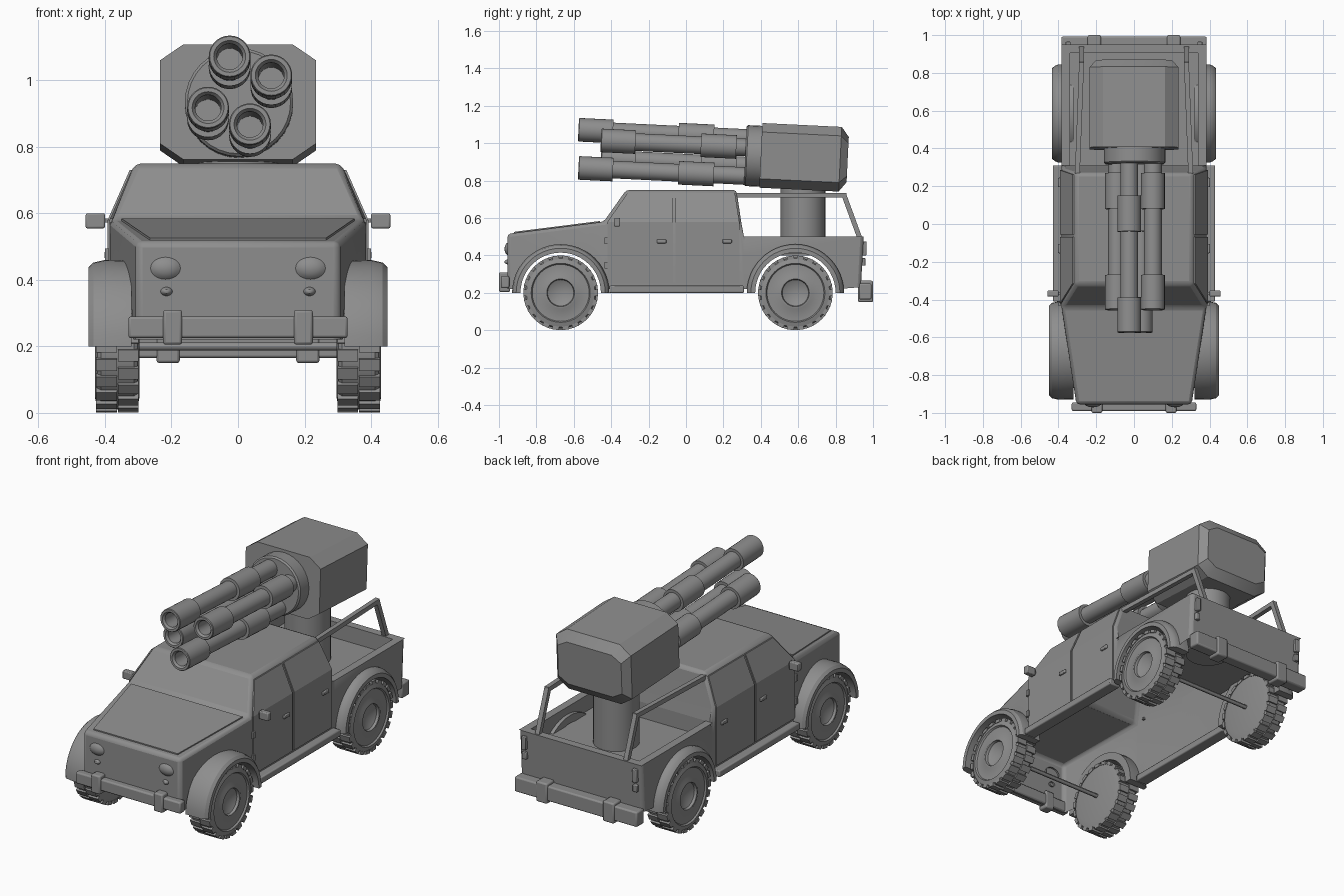
import bpy, bmesh
from math import pi, sin, cos, sqrt, radians
from mathutils import Matrix, Vector

if "Cube" in bpy.data.objects:
    bpy.data.objects.remove(bpy.data.objects["Cube"])

GREY = (0.27, 0.27, 0.27, 1)
mat = bpy.data.materials.new("matt_grey")
mat.use_nodes = True
mat.diffuse_color = GREY
bsdf = mat.node_tree.nodes["Principled BSDF"]
bsdf.inputs["Base Color"].default_value = GREY
bsdf.inputs["Roughness"].default_value = 0.8
made = []


def finish(bm, name, mirror=False, bevel=0):
    """Turn a bmesh into a named object, optionally mirrored across x."""
    if mirror:
        copy = bmesh.ops.duplicate(bm, geom=bm.verts[:] + bm.edges[:] + bm.faces[:])["geom"]
        for v in copy:
            if isinstance(v, bmesh.types.BMVert):
                v.co.x *= -1
    bmesh.ops.remove_doubles(bm, verts=bm.verts[:], dist=1e-4)
    bmesh.ops.recalc_face_normals(bm, faces=bm.faces[:])
    me = bpy.data.meshes.new(name)
    bm.to_mesh(me)
    bm.free()
    me.materials.append(mat)
    ob = bpy.data.objects.new(name, me)
    bpy.context.collection.objects.link(ob)
    if bevel:
        m = ob.modifiers.new("Bevel", "BEVEL")
        m.width, m.segments, m.limit_method = bevel, 2, "ANGLE"
        m.angle_limit = radians(25)
    made.append(ob)
    return ob


def face(bm, pts):
    return bm.faces.new([bm.verts.new(p) for p in pts])


def add_box(bm, lo, hi, m=Matrix()):
    lo, hi = Vector(lo), Vector(hi)
    size = Matrix.Diagonal((hi - lo).to_4d())
    size[3][3] = 1
    bmesh.ops.create_cube(bm, size=1, matrix=m @ Matrix.Translation((lo + hi) / 2) @ size)


def box(name, lo, hi, mirror=False, bevel=0):
    bm = bmesh.new()
    add_box(bm, lo, hi)
    return finish(bm, name, mirror, bevel)


def add_lathe(bm, profile, m, steps=32):
    """Spin (radius, height) points about local z, then place with m."""
    new = [bm.verts.new((r, 0, h)) for r, h in profile]
    edges = [bm.edges.new(p) for p in zip(new, new[1:])]
    old = set(bm.verts) - set(new)
    bmesh.ops.spin(bm, geom=new + edges, cent=(0, 0, 0), axis=(0, 0, 1),
                   angle=2 * pi, steps=steps)
    bmesh.ops.transform(bm, matrix=m, verts=[v for v in bm.verts if v not in old])


def lathe(name, profile, m, steps=32, mirror=False):
    bm = bmesh.new()
    add_lathe(bm, profile, m, steps)
    return finish(bm, name, mirror)


def arch(yc, r=0.222, n=14):
    """Wheel opening points from front to back, cut at the sill height."""
    a0 = math_a = 0.09
    return [(yc - r * cos(a0 + (pi - 2 * a0) * i / n),
             0.2 + r * sin(a0 + (pi - 2 * a0) * i / n)) for i in range(n + 1)]


FRONT, REAR, SIDE = -0.67, 0.585, 0.385
SILL, BELT, RIM, FLOOR = 0.22, 0.58, 0.5, 0.41

# Body shell: each half-panel is planar, open underneath
def nose_x(y):
    return 0.305 + (SIDE - 0.305) * (y + 0.955) / 0.515

def cab_x(z):
    return SIDE - 0.075 * max(0, z - BELT) / 0.17

bm = bmesh.new()
nose = [(-0.955, 0.515), (-0.955, SILL)] + arch(FRONT) + [(-0.44, SILL), (-0.44, BELT)]
face(bm, [(nose_x(y), y, z) for y, z in nose])
cab_low = [(-0.44, SILL), (0.31, SILL), (0.31, RIM), (0.295, BELT), (-0.44, BELT)]
face(bm, [(SIDE, y, z) for y, z in cab_low])
cab_top = [(-0.44, BELT), (0.295, BELT), (0.27, 0.75), (-0.32, 0.75)]
face(bm, [(cab_x(z), y, z) for y, z in cab_top])
bed = [(0.31, RIM), (0.31, SILL)] + arch(REAR) + [(0.935, 0.23), (0.95, RIM)]
face(bm, [(SIDE, y, z) for y, z in bed])
# Panels running across: front, bonnet, windscreen, roof, cab back, tailgate
across = [(nose_x(-0.955), -0.955, SILL), (nose_x(-0.955), -0.955, 0.515),
          (SIDE, -0.44, BELT), (0.31, -0.32, 0.75), (0.31, 0.27, 0.75),
          (SIDE, 0.295, BELT), (SIDE, 0.31, RIM)]
tail = [(SIDE, 0.95, RIM), (SIDE, 0.935, 0.23)]
for a, b in list(zip(across, across[1:])) + [tail]:
    face(bm, [(0, *a[1:]), a, b, (0, *b[1:])])
finish(bm, "body_shell", True, 0.018)

# Load bed lining: rim, inner walls and floor
bm = bmesh.new()
ix, y0, y1 = SIDE - 0.045, 0.31, 0.905
face(bm, [(SIDE, y0, RIM), (ix, y0, RIM), (ix, y1, RIM), (SIDE, 0.95, RIM)])
face(bm, [(SIDE, 0.95, RIM), (ix, y1, RIM), (0, y1, RIM), (0, 0.95, RIM)])
face(bm, [(ix, y0, RIM), (ix, y1, RIM), (ix, y1, FLOOR), (ix, y0, FLOOR)])
face(bm, [(0, y1, RIM), (ix, y1, RIM), (ix, y1, FLOOR), (0, y1, FLOOR)])
face(bm, [(0, y0, RIM), (ix, y0, RIM), (ix, y0, FLOOR), (0, y0, FLOOR)])
face(bm, [(0, y0, FLOOR), (ix, y0, FLOOR), (ix, y1, FLOOR), (0, y1, FLOOR)])
finish(bm, "load_bed", True)

# Bonnet lid and door skins as thin raised plates
def plate(name, polys, push):
    bm = bmesh.new()
    for pts in polys:
        f = face(bm, pts)
        up = bmesh.ops.extrude_face_region(bm, geom=[f])["geom"]
        bmesh.ops.translate(bm, vec=push, verts=[v for v in up if isinstance(v, bmesh.types.BMVert)])
    return finish(bm, name, True)

plate("bonnet_lid", [[(0, -0.92, 0.519), (0.265, -0.92, 0.519),
                      (0.35, -0.46, 0.577), (0, -0.46, 0.577)]], (0, 0, 0.007))
for name, low, top in (("front_doors", (-0.42, -0.07), (-0.315, -0.07)),
                       ("rear_doors", (-0.055, 0.285), (-0.055, 0.262))):
    lower = [(low[0], 0.25), (low[1], 0.25), (low[1], BELT), (low[0], BELT)]
    upper = [(low[0], BELT), (low[1], BELT), (top[1], 0.73), (top[0], 0.73)]
    plate(name, [[(cab_x(z), y, z) for y, z in p] for p in (lower, upper)], (0.007, 0, 0))
for y in (-0.13, 0.22):
    box("door_handles", (0.388, y - 0.025, 0.465), (0.402, y + 0.025, 0.485), True, 0.004)
for z in (0.33, 0.46):
    box("door_hinges", (0.388, -0.435, z), (0.4, -0.415, z + 0.035), True)

# Side steps and mirrors
box("side_steps", (0.36, -0.41, 0.2), (0.43, 0.31, 0.238), True, 0.006)
box("mirror_arms", (0.37, -0.375, 0.572), (0.41, -0.36, 0.584), True)
box("mirrors", (0.4, -0.385, 0.555), (0.458, -0.352, 0.6), True, 0.005)

# Bumpers with guards
box("front_bumper", (-0.33, -0.99, 0.225), (0.33, -0.945, 0.29), bevel=0.008)
box("front_bumper_guards", (0.168, -1, 0.205), (0.225, -0.94, 0.31), True, 0.008)
box("rear_bumper", (-0.385, 0.925, 0.165), (0.385, 0.992, 0.25), bevel=0.008)
box("rear_bumper_guards", (0.175, 0.92, 0.15), (0.245, 1, 0.265), True, 0.008)

# Lamps
face_forward = Matrix.Rotation(pi / 2, 4, "X")
dome = [(0, 0.016), (0.022, 0.013), (0.036, 0.007), (0.045, 0), (0.045, -0.01)]
for name, x, z, s in (("headlamps", 0.218, 0.435, 1), ("marker_lamps", 0.215, 0.365, 0.4)):
    flat = Matrix.Diagonal((s, s * 0.74, 1, 1))
    lathe(name, dome, Matrix.Translation((x, -0.955, z)) @ face_forward @ flat, 24, True)
box("tail_lamps", (0.335, 0.93, 0.4), (0.362, 0.965, 0.475), True, 0.004)
box("reverse_lamps", (0.335, 0.93, 0.345), (0.362, 0.96, 0.385), True, 0.004)

# Roll bars from the cab to the tailgate
bm = bmesh.new()
path = [(0.3, 0.26, 0.722), (0.278, 0.845, 0.722), (0.278, 0.93, 0.49)]
for a, b in zip(path, path[1:]):
    a, b = Vector(a), Vector(b)
    m = Matrix.Translation(a) @ (b - a).to_track_quat("Z", "X").to_matrix().to_4x4()
    add_box(bm, (-0.013, -0.013, -0.01), (0.013, 0.013, (b - a).length + 0.012), m)
finish(bm, "roll_bars", True)

# Wheel arch flares, wheels and axles
flare = [(0.32, 0.258), (0.4, 0.26), (0.43, 0.252), (0.445, 0.238), (0.445, 0.215), (0.32, 0.215)]
tyre = [(0, -0.065), (0.15, -0.067), (0.183, -0.06), (0.19, -0.05), (0.19, 0.05),
        (0.183, 0.06), (0.158, 0.067), (0.152, 0.058), (0.1, 0.056), (0.084, 0.064),
        (0.074, 0.064), (0.07, 0.05), (0, 0.015)]
for end, yc, grow in (("front", FRONT, 0.005), ("rear", REAR, -0.01)):
    bm = bmesh.new()
    ring = [bm.verts.new((x + (grow if x > 0.4 else 0), yc + r, 0.2)) for x, r in flare]
    edges = [bm.edges.new((ring[i - 1], ring[i])) for i in range(len(ring))]
    bmesh.ops.spin(bm, geom=ring + edges, cent=(0, yc, 0.2), axis=(1, 0, 0), angle=pi, steps=24)
    bmesh.ops.holes_fill(bm, edges=[e for e in bm.edges if e.is_boundary])
    finish(bm, end + "_arch_flares", True)

    bm = bmesh.new()
    place = Matrix.Translation((0.3625, yc, 0.2)) @ Matrix.Rotation(pi / 2, 4, "Y")
    add_lathe(bm, tyre, place, 40)
    for i in range(44):
        turn = place @ Matrix.Rotation(2 * pi * i / 44, 4, "Z")
        h = 0.033 if i % 2 else -0.033
        add_box(bm, (0.18, -0.018, h - 0.031), (0.199, 0.018, h + 0.031), turn)
    finish(bm, end + "_wheels", True)
    lathe(end + "_axle", [(0, -0.3), (0.012, -0.3), (0.012, 0.3), (0, 0.3)],
          Matrix.Translation((0, yc, 0.2)) @ Matrix.Rotation(pi / 2, 4, "Y"), 12)

# Launcher pedestal
lathe("pedestal", [(0, -0.01), (0.12, -0.01), (0.12, 0.37), (0, 0.37)],
      Matrix.Translation((0, 0.625, FLOOR)))

# Launcher housing: chamfered prism with a tapered back, pitched up
PITCH = radians(-2.8)
pivot = Matrix.Translation((0, 0.4, 0.935)) @ Matrix.Rotation(PITCH, 4, "X")
corner = [(0.235, 0.125), (0.165, 0.173)]
outline = [(x, z) for x, z in corner] + [(-x, z) for x, z in corner[::-1]]
outline += [(-x, -z) for x, z in outline]
bm = bmesh.new()
rings = [[bm.verts.new((x * sx, y, z * sz)) for x, z in outline]
         for y, sx, sz in ((0, 1, 1), (0.425, 1, 1), (0.465, 0.85, 0.7))]
for a, b in zip(rings, rings[1:]):
    for i in range(8):
        bm.faces.new((a[i - 1], a[i], b[i], b[i - 1]))
bm.faces.new(rings[0])
bm.faces.new(rings[-1])
bm.transform(pivot)
finish(bm, "launcher_housing")
lathe("tube_mount", [(0, -0.02), (0.163, -0.02), (0.163, 0.075), (0.155, 0.083), (0, 0.083)],
      Matrix.Translation((0.003, 0.4, 0.93)) @ Matrix.Rotation(pi / 2 + PITCH, 4, "X"))

# Four launch tubes: profile runs from the bore out over both sleeves
for i, (x, y, z) in enumerate([(-0.025, -0.575, 1.072), (0.1, -0.455, 1.015),
                               (-0.09, -0.455, 0.918), (0.036, -0.575, 0.868)]):
    thin, thick = 0.047, 0.063
    tube = [(0, -0.3), (0.039, -0.3), (0.039, -0.012), (0.048, 0), (0.06, 0), (thick, -0.004),
            (thick, -0.185), (thin, -0.185), (thin, -0.535), (thick, -0.535),
            (thick, -0.725), (thin, -0.725), (thin, y - 0.35)]
    lathe("launch_tube_%d" % (i + 1), tube,
          Matrix.Translation((x, y, z)) @ Matrix.Rotation(pi / 2 + PITCH, 4, "X"), 28)

# Smooth curved parts while keeping edges crisp
bpy.ops.object.select_all(action="DESELECT")
for ob in made:
    ob.select_set(True)
bpy.context.view_layer.objects.active = made[0]
bpy.ops.object.shade_smooth_by_angle(angle=radians(30))
